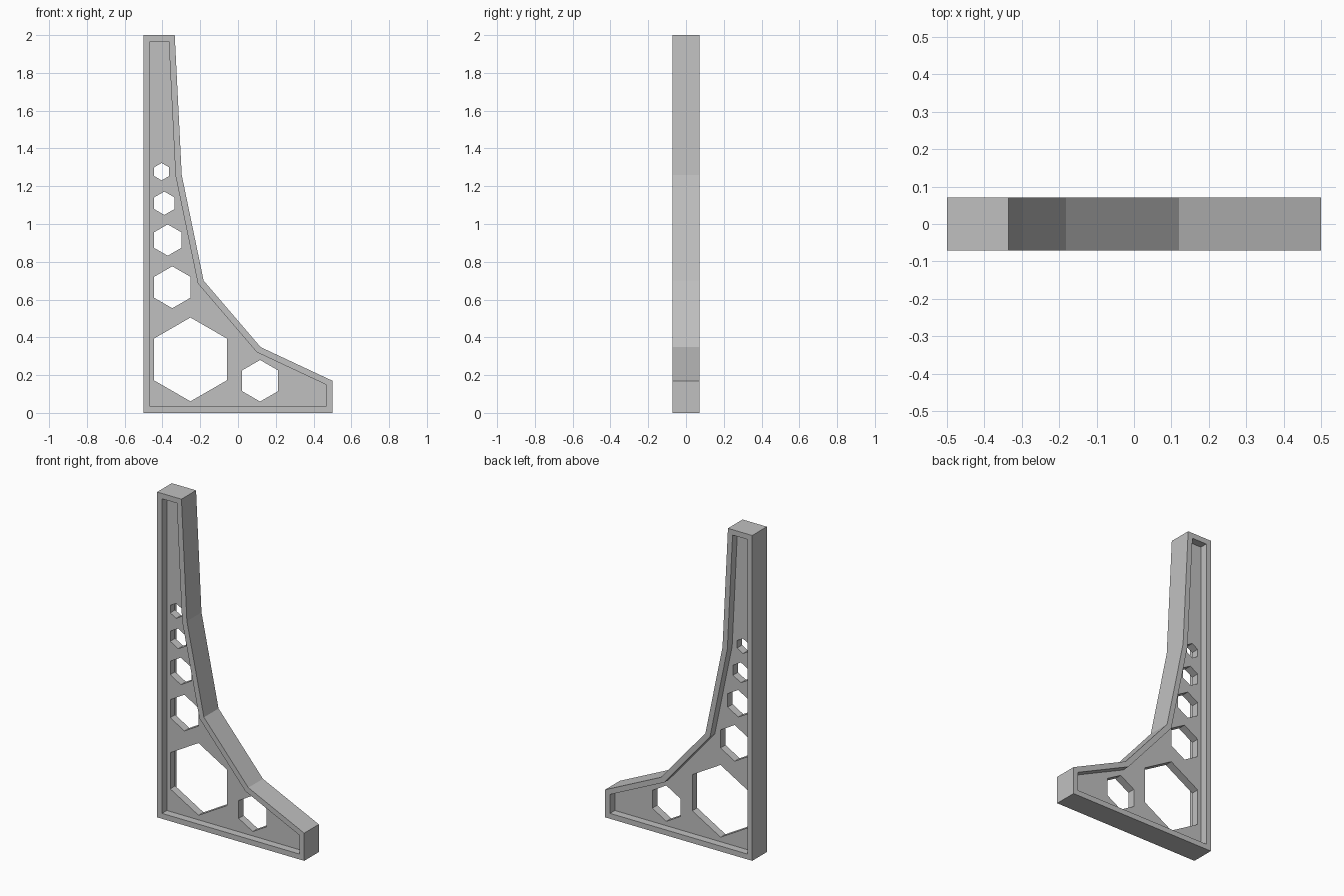
import bpy, bmesh, math
from mathutils import Vector

if "Cube" in bpy.data.objects:
    bpy.data.objects.remove(bpy.data.objects["Cube"], do_unlink=True)

HALF = 0.071        # half thickness of the bracket
WEB = 0.024         # half thickness of the recessed web
RIM = 0.033         # width of the raised border

grey = bpy.data.materials.new("plain_grey")
grey.use_nodes = True
colour = (0.53, 0.53, 0.53, 1)
grey.diffuse_color = colour
grey.node_tree.nodes["Principled BSDF"].inputs["Base Color"].default_value = colour


def prism(name, points, y0, y1):
    """Extrude an x-z outline from y0 to y1."""
    bm = bmesh.new()
    face = bm.faces.new([bm.verts.new((x, y0, z)) for x, z in points])
    new = bmesh.ops.extrude_face_region(bm, geom=[face])["geom"]
    bmesh.ops.translate(bm, vec=(0, y1 - y0, 0),
                        verts=[g for g in new if isinstance(g, bmesh.types.BMVert)])
    bmesh.ops.recalc_face_normals(bm, faces=bm.faces)
    mesh = bpy.data.meshes.new(name)
    bm.to_mesh(mesh)
    bm.free()
    mesh.materials.append(grey)
    obj = bpy.data.objects.new(name, mesh)
    bpy.context.collection.objects.link(obj)
    return obj


def inset(points, d):
    """Move every side of a counter-clockwise outline inward by d."""
    pts = [Vector(p) for p in points]
    result = []
    for i, p in enumerate(pts):
        a = (p - pts[i - 1]).normalized()
        b = (pts[(i + 1) % len(pts)] - p).normalized()
        na, nb = Vector((-a.y, a.x)), Vector((-b.y, b.x))
        result.append(p + (na + nb) * d / (1 + na.dot(nb)))
    return result


def hexagon(x, z, r):
    return [(x + r * math.sin(k * math.pi / 3), z + r * math.cos(k * math.pi / 3))
            for k in range(6)]


# Bracket body
outline = [(-0.5, 0), (0.5, 0), (0.5, 0.17), (0.12, 0.348),
           (-0.182, 0.70), (-0.298, 1.26), (-0.335, 2), (-0.5, 2)]
bracket = prism("bracket", outline, -HALF, HALF)

# Recesses on both faces
inner = inset(outline, RIM)
cutters = [prism("recess_cutter", inner, s * WEB, s * 0.2) for s in (-1, 1)]

# Hexagonal holes: one in the foot, the rest lined up along the upright
holes = [(0.117, 0.17, 0.11)]
for z, r in ((0.283, 0.222), (0.665, 0.111), (0.915, 0.083), (1.11, 0.062), (1.277, 0.046)):
    holes.append((-0.444 + r * math.cos(math.pi / 6), z, r))
cutters += [prism("hole_cutter", hexagon(*h), -0.3, 0.3) for h in holes]

for cutter in cutters:
    cutter.hide_render = True
    mod = bracket.modifiers.new("cut", "BOOLEAN")
    mod.operation = "DIFFERENCE"
    mod.solver = "EXACT"
    mod.object = cutter

# Apply the cuts and drop the cutters
bpy.context.view_layer.update()
evaluated = bracket.evaluated_get(bpy.context.evaluated_depsgraph_get())
finished = bpy.data.meshes.new_from_object(evaluated)
bracket.modifiers.clear()
bracket.data = finished
for cutter in cutters:
    bpy.data.objects.remove(cutter, do_unlink=True)
